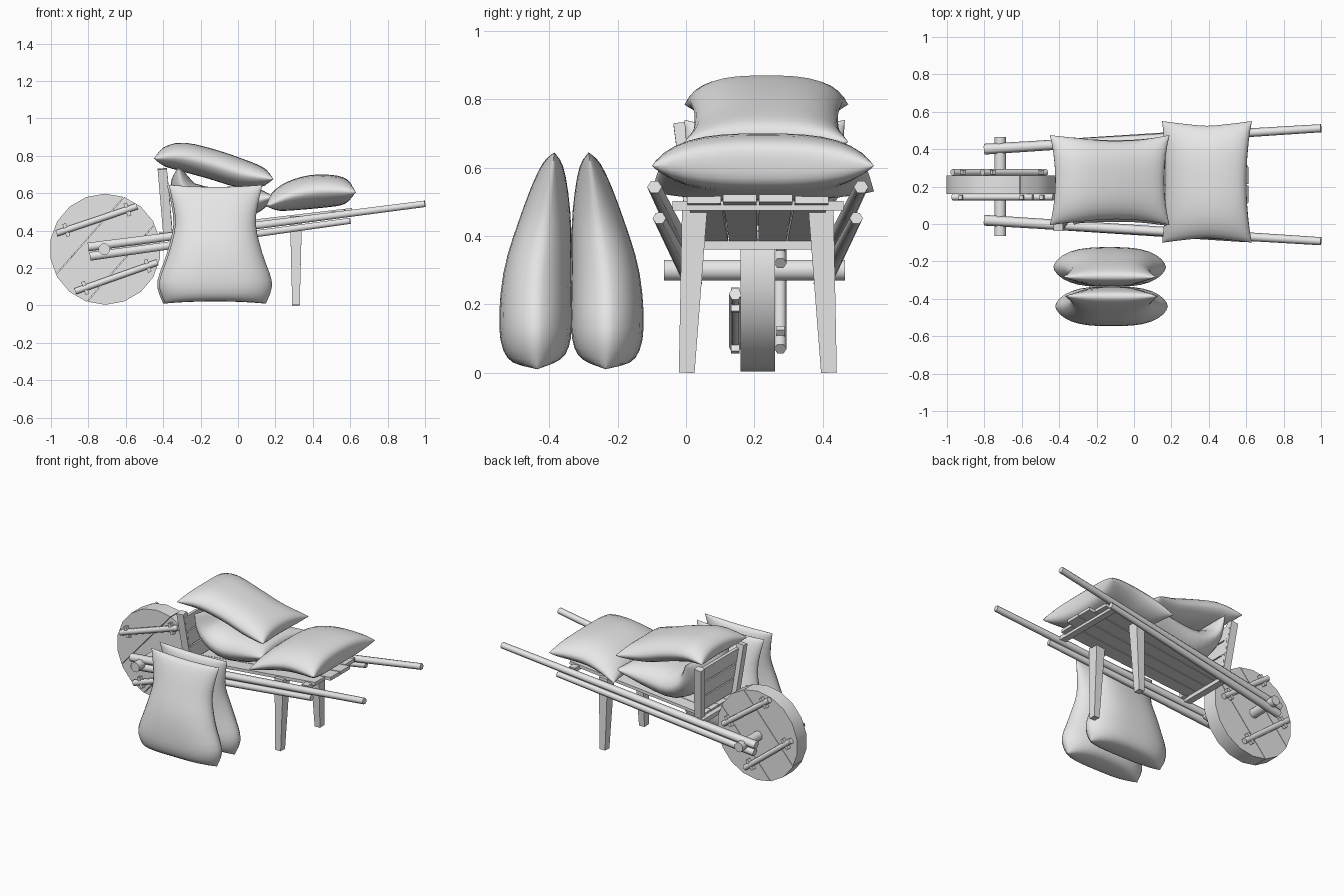
import bpy, bmesh, math
from mathutils import Vector, Matrix

cube = bpy.data.objects.get("Cube")
if cube:
    bpy.data.objects.remove(cube)

grey = bpy.data.materials.new("plain_grey")
grey.use_nodes = True
grey.diffuse_color = (0.8, 0.8, 0.8, 1)
grey.node_tree.nodes["Principled BSDF"].inputs["Base Color"].default_value = (0.8, 0.8, 0.8, 1)

MID = 0.21          # centre plane of the barrow in y
SIDES = ((-1, "right"), (1, "left"))


def finish(name, bm, smooth=None):
    bmesh.ops.recalc_face_normals(bm, faces=bm.faces)
    mesh = bpy.data.meshes.new(name)
    bm.to_mesh(mesh)
    bm.free()
    mesh.materials.append(grey)
    ob = bpy.data.objects.new(name, mesh)
    bpy.context.collection.objects.link(ob)
    if smooth:
        bpy.ops.object.select_all(action='DESELECT')
        ob.select_set(True)
        bpy.context.view_layer.objects.active = ob
        bpy.ops.object.shade_smooth_by_angle(angle=math.radians(smooth))


def bar(name, start, end, half_w, half_h, taper=1.0, sides=4, wide=(0, 1, 0)):
    """Straight timber from start to end, half_w measured along the wide axis."""
    start, end = Vector(start), Vector(end)
    along = (end - start).normalized()
    wide = Vector(wide)
    wide = (wide - along * wide.dot(along)).normalized()
    other = along.cross(wide)
    bm = bmesh.new()
    r = 1 / math.cos(math.pi / sides)
    bmesh.ops.create_cone(bm, cap_ends=True, segments=sides, radius1=r, radius2=r * taper, depth=1)
    bmesh.ops.rotate(bm, verts=bm.verts, matrix=Matrix.Rotation(math.pi / sides, 3, 'Z'))
    for v in bm.verts:
        c = v.co.copy()
        v.co = start.lerp(end, c.z + 0.5) + wide * c.x * half_w + other * c.y * half_h
    finish(name, bm, 65 if sides > 4 else None)


def spline(stations, t):
    """Smooth interpolation through the stations, t from 0 to 1."""
    n = len(stations) - 1
    i = min(int(t * n), n - 1)
    f = t * n - i
    p = [stations[max(0, min(n, i + k))] for k in (-1, 0, 1, 2)]
    return [0.5 * (2 * b + (c - a) * f + (2 * a - 5 * b + 4 * c - d) * f * f
                   + (3 * b - a - 3 * c + d) * f ** 3) for a, b, c, d in zip(*p)]


def sack(name, stations, centre, upright=False, pinch=0.03, rows=20, cols=16):
    """Stuffed sack; stations are (spine, height, half width, half thickness)."""
    bm = bmesh.new()
    grids = []
    for side in (1, -1):
        grid = []
        for i in range(rows + 1):
            u = -math.cos(math.pi * i / rows)
            t = (u + 1) / 2
            s, z, w, th = spline(stations, t)
            s0, z0 = spline(stations, max(0, t - 0.03))[:2]
            s1, z1 = spline(stations, min(1, t + 0.03))[:2]
            tan = Vector((s1 - s0, z1 - z0)).normalized()
            puff = th * max(0, 1 - abs(u) ** 7) ** 0.5
            row = []
            for j in range(cols + 1):
                v = -math.cos(math.pi * j / cols)
                off = side * puff * max(0, 1 - abs(v) ** 3) ** 0.6
                pull = pinch * (v * v - 1) * u ** 3
                a = s - tan.y * off + tan.x * pull
                h = z + tan.x * off + tan.y * pull
                b = centre + v * w
                row.append(bm.verts.new((b, a, h) if upright else (a, b, h)))
            grid.append(row)
        grids.append(grid)
    for g in grids:
        for i in range(rows):
            for j in range(cols):
                bm.faces.new((g[i][j], g[i + 1][j], g[i + 1][j + 1], g[i][j + 1]))
    bmesh.ops.remove_doubles(bm, verts=bm.verts, dist=0.0005)
    finish(name, bm, 75)


# Wheel: a round disc sawn into three planks
hub = Vector((-0.71, MID, 0.3))
cut = Vector((math.cos(-0.72), 0, math.sin(-0.72)))
for k, (lo, hi) in enumerate(((-1, -0.11), (-0.107, 0.11), (0.113, 1))):
    bm = bmesh.new()
    bmesh.ops.create_cone(bm, cap_ends=True, segments=18, radius1=0.297, radius2=0.297, depth=0.1,
                          matrix=Matrix.Translation(hub) @ Matrix.Rotation(math.pi / 2, 4, 'X'))
    for dist, sign in ((lo, -1), (hi, 1)):
        res = bmesh.ops.bisect_plane(bm, geom=bm.verts[:] + bm.edges[:] + bm.faces[:],
                                     plane_co=hub + cut * dist, plane_no=cut * sign, clear_outer=True)
        edges = [e for e in res["geom_cut"] if isinstance(e, bmesh.types.BMEdge)]
        if edges:
            bmesh.ops.contextual_create(bm, geom=edges)
    finish(f"wheel_plank_{k + 1}", bm, 35)

# Wheel battens with pegs, set at a different slant on each face
BATTENS = (("upper_right", -1, (-0.97, 0.385), (-0.54, 0.53)), ("lower_right", -1, (-0.87, 0.075), (-0.43, 0.23)),
           ("upper_left", 1, (-0.47, 0.32), (-0.81, 0.57)), ("lower_left", 1, (-0.63, 0.07), (-0.97, 0.34)))
for name, s, a, b in BATTENS:
    y = MID + s * 0.066
    a, b = Vector((a[0], y, a[1])), Vector((b[0], y, b[1]))
    across = (b - a).normalized().cross(Vector((0, 1, 0))) * 0.036
    bar(f"wheel_batten_{name}", a, b, 0.016, 0.017, sides=6)
    for k, f in enumerate((0.12, 0.88)):
        p = a.lerp(b, f)
        bar(f"wheel_peg_{name}_{k + 1}", p - across, p + across, 0.012, 0.01)

bar("axle", (-0.715, -0.065, 0.3), (-0.715, 0.465, 0.3), 0.03, 0.03, sides=8, wide=(1, 0, 0))

# Long handles, lower rails and legs
for s, side in SIDES:
    bar(f"handle_{side}", (-0.8, MID + s * 0.19, 0.312), (1, MID + s * 0.302, 0.543), 0.025, 0.023, 0.75, 6)
    bar(f"lower_rail_{side}", (-0.79, MID + s * 0.19, 0.262), (0.6, MID + s * 0.288, 0.452), 0.024, 0.023, 0.7, 6)
    bar(f"leg_{side}", (0.31, MID + s * 0.208, 0), (0.31, MID + s * 0.185, 0.475), 0.023, 0.02, 1.6)

# Cross bars under the bed
for name, x, z, half in (("front", -0.4, 0.375, 0.21), ("rear", 0.52, 0.488, 0.25)):
    bar(f"cross_bar_{name}", (x, MID - half, z), (x, MID + half, z), 0.022, 0.014, wide=(1, 0, 0))

# Bed planks, fanning out slightly to the rear
for k in range(4):
    f = k - 1.5
    end = 0.61 if k in (1, 2) else 0.57
    bar(f"bed_plank_{k + 1}", (-0.39, MID + f * 0.085, 0.393), (end, MID + f * 0.105, 0.393 + 0.117 * (end + 0.39)),
        0.041, 0.009, 1.2)

# Headboard posts and boards
for s, side in SIDES:
    bar(f"headboard_post_{side}", (-0.375, MID + s * 0.18, 0.38), (-0.405, MID + s * 0.225, 0.73), 0.022, 0.025)
for k in range(3):
    z, x, half = 0.46 + k * 0.1, -0.365 - k * 0.009, 0.2 + k * 0.014
    bar(f"headboard_plank_{k + 1}", (x, MID - half, z), (x, MID + half, z), 0.046, 0.01, wide=(-0.09, 0, 1))

# Sacks lying on the barrow
sack("top_sack", [(-0.45, 0.785, 0.24, 0.05), (-0.31, 0.795, 0.225, 0.076), (-0.14, 0.755, 0.21, 0.08),
                  (0.03, 0.702, 0.215, 0.076), (0.19, 0.675, 0.24, 0.055)], 0.235)
sack("middle_sack", [(-0.32, 0.74, 0.235, 0.04), (-0.285, 0.61, 0.225, 0.075), (-0.17, 0.535, 0.22, 0.1),
                     (0.0, 0.545, 0.22, 0.09), (0.19, 0.58, 0.24, 0.055)], 0.23)
sack("rear_sack", [(0.15, 0.53, 0.325, 0.05), (0.27, 0.58, 0.31, 0.077), (0.39, 0.606, 0.3, 0.09),
                   (0.51, 0.612, 0.31, 0.085), (0.63, 0.605, 0.325, 0.07)], 0.225)

# Two sacks standing on the ground, back to back
for s, name, cx in ((-1, "front", -0.12), (1, "back", -0.13)):
    shape = [(0.1, 0.01, 0.27, 0.09), (0.105, 0.12, 0.302, 0.106), (0.1, 0.28, 0.25, 0.1),
             (0.075, 0.45, 0.215, 0.075), (0.05, 0.645, 0.25, 0.035)]
    sack(f"standing_sack_{name}", [(-0.335 + s * a, z, w, t) for a, z, w, t in shape], cx, upright=True, pinch=0.012)
